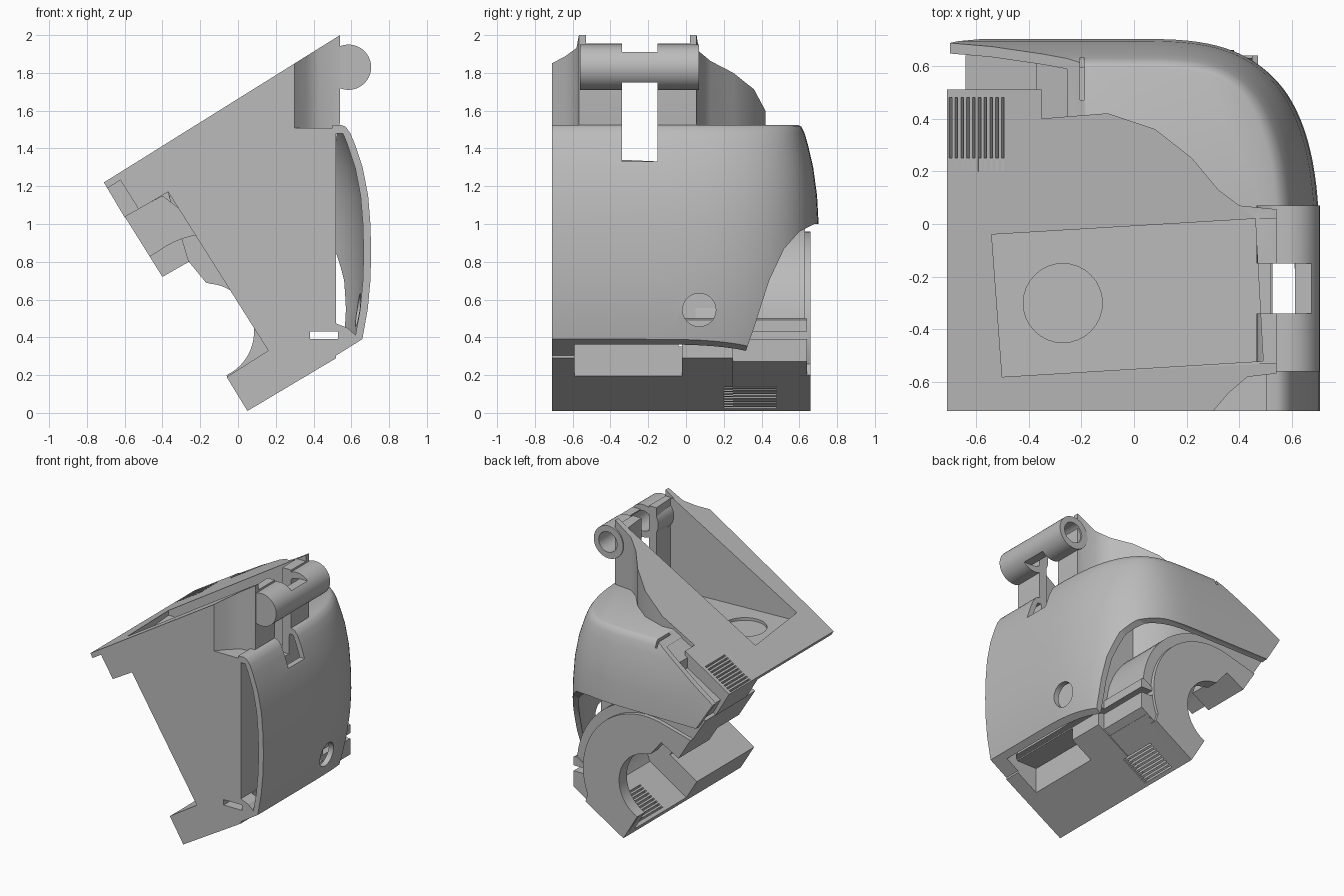
import bpy, bmesh, math
from mathutils import Vector

cube = bpy.data.objects.get("Cube")
if cube:
    bpy.data.objects.remove(cube, do_unlink=True)

GREY = bpy.data.materials.new("plain_grey")
GREY.use_nodes = True
GREY.diffuse_color = (0.5, 0.5, 0.5, 1)
GREY.node_tree.nodes["Principled BSDF"].inputs["Base Color"].default_value = (0.5, 0.5, 0.5, 1)

U, V = Vector((0.848, 0.53)), Vector((-0.53, 0.848))   # tilted frame in x-z


def tilt(u, v):
    return tuple(U * u + V * v)


def finish(name, bm):
    bmesh.ops.recalc_face_normals(bm, faces=bm.faces)
    me = bpy.data.meshes.new(name)
    bm.to_mesh(me)
    bm.free()
    me.materials.append(GREY)
    ob = bpy.data.objects.new(name, me)
    bpy.context.collection.objects.link(ob)
    return ob


def loft(bm, rings):
    rings = [[bm.verts.new(p) for p in ring] for ring in rings]
    bm.faces.new(rings[0])
    bm.faces.new(rings[-1][::-1])
    for a, b in zip(rings, rings[1:]):
        for i in range(len(a)):
            j = (i + 1) % len(a)
            bm.faces.new((a[j], a[i], b[i], b[j]))


def add_prism(bm, pts, a, b, axis):
    place = {"x": lambda p, t: (t, p[0], p[1]),
             "y": lambda p, t: (p[0], t, p[1]),
             "z": lambda p, t: (p[0], p[1], t)}[axis]
    loft(bm, [[place(p, t) for p in pts] for t in (a, b)])


def prism(name, pts, a, b, axis="y"):
    bm = bmesh.new()
    add_prism(bm, pts, a, b, axis)
    return finish(name, bm)


def box(x0, x1, y0, y1, z0, z1):
    return prism("cutter", [(x0, z0), (x1, z0), (x1, z1), (x0, z1)], y0, y1)


def slits(start, count, v0, v1, y0, y1):
    bm = bmesh.new()
    for i in range(count):
        u = start + i * 0.026
        add_prism(bm, [tilt(u, v0), tilt(u + 0.012, v0), tilt(u + 0.012, v1), tilt(u, v1)],
                  y0, y1, "y")
    return finish("cutter", bm)


def arc(cx, cz, r, a0, a1, n=24):
    return [(cx + r * math.cos(math.radians(a0 + (a1 - a0) * i / n)),
             cz + r * math.sin(math.radians(a0 + (a1 - a0) * i / n))) for i in range(n + 1)]


def circle(cx, cz, r, n=32):
    return arc(cx, cz, r, 0, 360 - 360 / n, n - 1)


def boolean(ob, cutter, op="DIFFERENCE"):
    mod = ob.modifiers.new("cut", "BOOLEAN")
    mod.operation, mod.solver, mod.object = op, "EXACT", cutter
    bpy.context.view_layer.objects.active = ob
    bpy.ops.object.modifier_apply(modifier=mod.name)
    bpy.data.objects.remove(cutter, do_unlink=True)


def smooth(ob, angle=35):
    bpy.ops.object.select_all(action="DESELECT")
    ob.select_set(True)
    bpy.context.view_layer.objects.active = ob
    bpy.ops.object.shade_smooth_by_angle(angle=math.radians(angle))


# Wedge-shaped core: lower block and the sloping top with its plan outline
wedge = [(-0.71, 1.22), (0.54, 2.0), (0.54, 1.54), (0.52, 1.44), (0.52, 0.29),
         (0.05, 0.01), (-0.06, 0.19), (0.16, 0.33), (-0.37, 1.17), (-0.6, 1.035)]
low = [(-0.71, 1.22), (-0.25, 1.507), (0.52, 1.507)] + wedge[4:]
core = prism("core_block", low, -0.71, 0.25)
plan = [(-0.8, -0.71), (0.3, -0.71), (0.36, -0.64), (0.43, -0.58), (0.6, -0.56), (0.6, 0.05),
        (0.4, 0.07), (0.32, 0.13), (0.22, 0.25), (0.08, 0.36), (-0.1, 0.42), (-0.35, 0.4),
        (-0.35, 0.51), (-0.8, 0.51)]
top = prism("sloping_top", plan, 0.9, 2.2, "z")
boolean(top, prism("cutter", wedge, -0.8, 0.6), "INTERSECT")
boolean(top, box(0.3, 0.8, -0.53, 0.02, 1.955, 2.3))

# Deep pocket with a round mark, the slot at its high end, and the thin lip at its low end
for ob in (core, top):
    boolean(ob, prism("cutter", [(-0.54, -0.04), (0.46, 0.02), (0.49, -0.52), (-0.5, -0.58)],
                      1.29, 2.3, "z"))
    boolean(ob, prism("cutter", circle(-0.27, -0.3, 0.15), 1.27, 1.32, "z"))
    boolean(ob, box(0.4, 0.8, -0.34, -0.15, 1.33, 2.3))
    boolean(ob, prism("cutter", [tilt(-0.1, 1.375), tilt(0.125, 1.375), tilt(0.125, 1),
                                 tilt(-0.1, 1)], -0.8, 0.15))

# Base beam with a recess on its rear side
beam = prism("base_beam", [(-0.06, 0.19), (0.05, 0.01), (0.65, 0.385), (0.58, 0.45),
                           (0.45, 0.5), (0.16, 0.33)], -0.71, 0.64)
for ob in (core, beam):
    boolean(ob, box(0.36, 0.8, -0.59, -0.02, -0.1, 0.38))
boolean(beam, box(0.525, 0.8, -0.59, -0.02, 0.3, 0.6))
boolean(beam, box(0.47, 0.8, -0.03, 0.8, 0, 0.6))

# Round fan housing with its circular mouth and raised rim
mouth = [(-0.26, 0.8), (-0.17, 0.69)] + arc(-0.17, 0.43, 0.255, 85, -65)
housing = prism("fan_housing", [(-0.6, 1.04), (-0.4, 0.72)] + mouth + [(0.05, 0.01), (0.42, 0.24)]
                + arc(-0.13, 0.45, 0.58, -18, 100) + [(-0.4, 1.15)], 0.05, 0.63)
rim = prism("housing_rim", [(-0.5, 0.88), (-0.4, 0.72)] + mouth + [(0.05, 0.01), (0.36, 0.2)]
            + arc(-0.13, 0.45, 0.51, -22, 105), 0.6, 0.66)
grip = prism("side_grip", [(-0.6, 1.04), (-0.4, 0.72), (-0.26, 0.8), (-0.37, 1.17)], 0.3, 0.6)

# Hollow fan chamber, open towards the mouth, with a thin floor
for ob in (core, beam, housing):
    boolean(ob, prism("cutter", [tilt(-0.1, 0.03)] + arc(-0.13, 0.45, 0.5, -25, 127)
                      + [tilt(-0.1, 0.95)], -0.04, 0.57))

# Narrow through slot near the base
for ob in (core, beam, housing, rim):
    boolean(ob, box(0.38, 0.53, -0.8, 0.8, 0.39, 0.43))

# Vent slits on the sloping top and under the base
boolean(top, slits(0.055, 10, 1.38, 1.45, 0.2, 0.48))
for ob in (core, beam, housing):
    boolean(ob, slits(0.075, 9, -0.06, 0.06, 0.2, 0.48))

# Curved outer shell: a rounded plan outline lofted through inset levels, then hollowed
levels = [(1.525, 0.16), (1.515, 0.135), (1.48, 0.11), (1.42, 0.085), (1.3, 0.045),
          (1.15, 0.016), (1.0, 0.004), (0.85, 0), (0.7, 0.004), (0.55, 0.018), (0.4, 0.045),
          (0.15, 0.1)]


def shell_solid(name, rows, wall, extra):
    path = [Vector((-0.75 - extra, 0.705)), Vector((-0.4, 0.705)), Vector((-0.15, 0.705))]
    for i in range(33):
        t = math.pi / 2 * (1 - i / 32)
        path.append(Vector((0.705 * max(math.cos(t), 0) ** 0.65,
                            -0.22 + 0.925 * math.sin(t) ** 0.65)))
    path += [Vector((0.705, -0.5)), Vector((0.705, -0.71 - extra))]
    rings = []
    for z, inset in rows:
        ring = [(-0.75 - extra, -0.71 - extra, z)]
        for i, p in enumerate(path):
            d = path[min(i + 1, len(path) - 1)] - path[max(i - 1, 0)]
            n = Vector((-d.y, d.x)).normalized()
            ring.append((p.x - n.x * (inset + wall), p.y - n.y * (inset * 0.7 + wall), z))
        rings.append(ring)
    bm = bmesh.new()
    loft(bm, rings)
    return finish(name, bm)


shell = shell_solid("outer_shell", levels, 0, 0)
boolean(shell, shell_solid("cutter", levels[2:-1] + [(0.05, 0.1)], 0.04, 0.2))
boolean(shell, box(-1, 0.5, -0.8, 0.05, 1.3, 2))
boolean(shell, prism("cutter", [tilt(0.045, -0.018), tilt(2.5, -0.018), tilt(2.5, 1.39),
                                tilt(0.045, 1.39)], -2, 2), "INTERSECT")
boolean(shell, prism("cutter", [(0.28, 0.1), (0.3, 0.28), (0.36, 0.45), (0.44, 0.7), (0.52, 0.87),
                                (0.6, 0.96), (0.68, 1.0), (1, 1.02), (1, 0.1)], -2, 2, "x"))
boolean(shell, box(0.3, 0.9, -0.34, -0.15, 1.33, 2))
boolean(shell, box(-0.205, -0.19, 0.47, 0.69, 1.47, 2))

# Round hole through the shell and into the core
for ob in (shell, core):
    boolean(ob, prism("cutter", circle(0.07, 0.545, 0.088), 0.44, 1, "x"))

# Sloping shoulder and sunken ledge behind the top
shoulder = prism("rear_shoulder", [(-0.37, 1.4), (-0.21, 1.5), (-0.21, 1.3), (-0.37, 1.25)],
                 0.38, 0.61)
ledge = prism("rear_ledge", [(-0.64, 1.16), (-0.36, 1.33), (-0.36, 1.1), (-0.58, 1.05)], 0.5, 0.64)

# Hinge barrel, hollow, cut open between its two ends
barrel = prism("hinge_barrel", circle(0.585, 1.83, 0.12, 40), -0.56, 0.07)
boolean(barrel, prism("cutter", circle(0.59, 1.83, 0.075), -0.5, 0.2))
boolean(barrel, box(0.3, 0.61, -0.34, -0.15, 1.5, 2.2))
boolean(barrel, box(0.3, 0.9, -0.34, -0.15, 1.91, 2.2))
boolean(barrel, box(0.3, 0.9, -0.34, -0.15, 1.5, 1.75))

for ob in (core, top, housing, rim, shell, barrel):
    smooth(ob)
